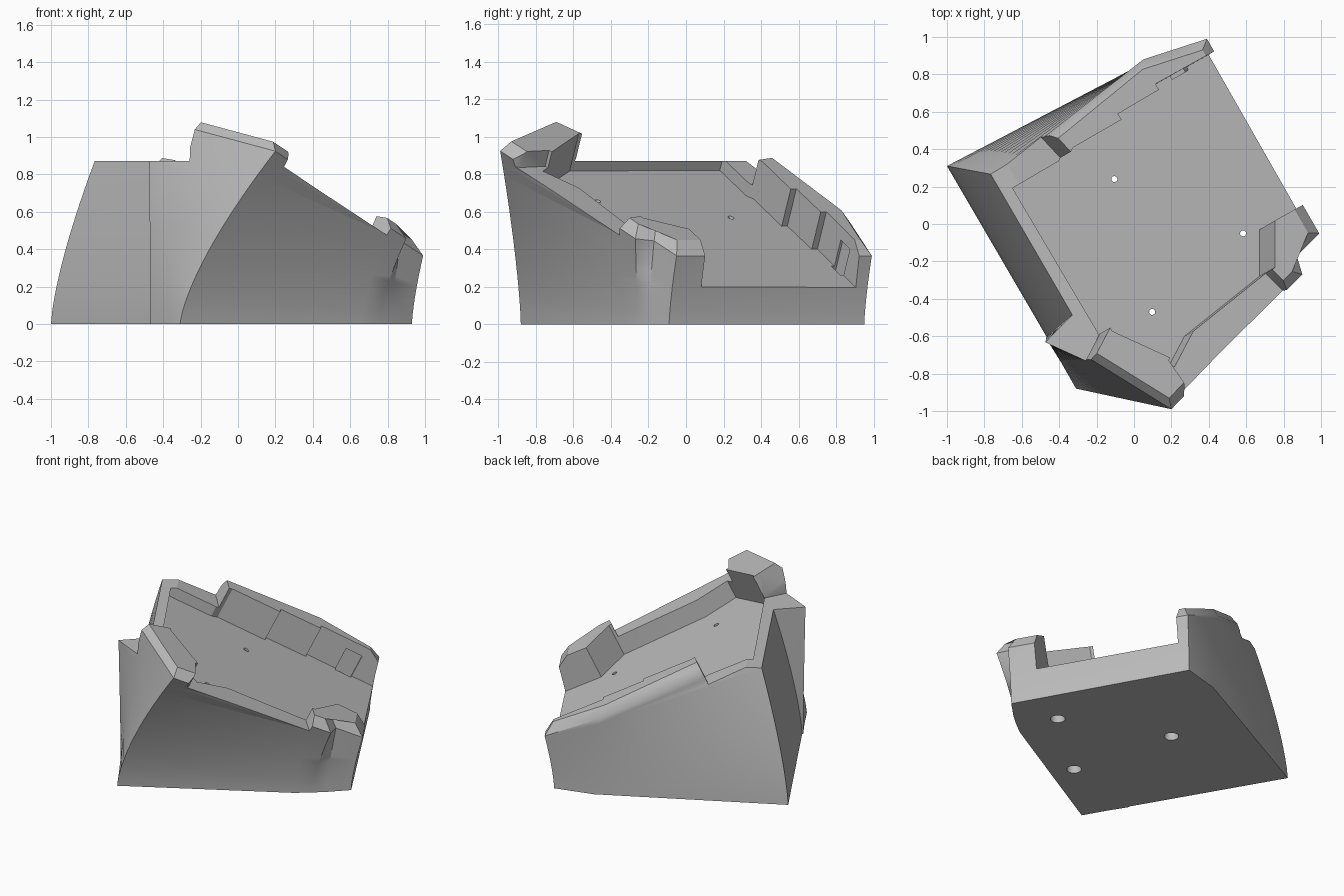
import bpy, bmesh, math
from mathutils import Vector

cube = bpy.data.objects.get("Cube")
if cube:
    bpy.data.objects.remove(cube, do_unlink=True)

grey = bpy.data.materials.new("matte grey")
grey.use_nodes = True
GREY = (0.5, 0.5, 0.5, 1)
grey.diffuse_color = GREY
grey.node_tree.nodes["Principled BSDF"].inputs["Base Color"].default_value = GREY

# The tray floor falls along a heading of 30 degrees
SLOPE = Vector((math.cos(math.radians(30)), math.sin(math.radians(30))))
NORMAL = Vector((SLOPE.x * 0.484, SLOPE.y * 0.484, 1)).normalized()


def floor_z(x, y):
    return 0.583 - 0.484 * (SLOPE.x * x + SLOPE.y * y)


def make_object(name, bm):
    bmesh.ops.recalc_face_normals(bm, faces=bm.faces)
    mesh = bpy.data.meshes.new(name)
    bm.to_mesh(mesh)
    bm.free()
    mesh.materials.append(grey)
    obj = bpy.data.objects.new(name, mesh)
    bpy.context.collection.objects.link(obj)
    return obj


def loft(name, rings):
    """Closed solid through rings of equal length."""
    bm = bmesh.new()
    loops = [[bm.verts.new(p) for p in ring] for ring in rings]
    n = len(loops[0])
    for low, high in zip(loops, loops[1:]):
        for i in range(n):
            j = (i + 1) % n
            bm.faces.new((low[i], low[j], high[j], high[i]))
    bm.faces.new(loops[0])
    bm.faces.new(loops[-1])
    bmesh.ops.triangulate(bm, faces=bm.faces)
    return make_object(name, bm)


def prism(name, plan, offset, length=0.8):
    """Prism standing square on the sloped floor, lifted by offset."""
    low = [Vector((x, y, floor_z(x, y) + offset)) for x, y in plan]
    return loft(name, [low, [p + NORMAL * length for p in low]])


def circle(x, y, r, z):
    return [(x + r * math.cos(a * math.tau / 20), y + r * math.sin(a * math.tau / 20), z)
            for a in range(20)]


def cut(body, cutter):
    cutter.hide_render = True
    mod = body.modifiers.new("cut", 'BOOLEAN')
    mod.operation = 'DIFFERENCE'
    mod.solver = 'EXACT'
    mod.object = cutter
    bpy.ops.object.select_all(action='DESELECT')
    bpy.context.view_layer.objects.active = body
    body.select_set(True)
    bpy.ops.object.modifier_apply(modifier=mod.name)
    bpy.data.objects.remove(cutter, do_unlink=True)


# Body: each outline corner as (base x, base y, top x, top y)
OUTLINE = [
    (-1.0, .31, -.714, .257),
    (-.468, -.602, -.299, -.46),
    (-.47, -.612, -.475, -.64),
    (-.39, -.74, -.22, -.73),
    (-.31, -.88, .2, -.99),
    (.66, -.33, .81, -.36),
    (.75, -.26, .9, -.27),
    (.82, -.2, .87, -.17),
    (.93, -.09, .99, -.05),
    (.345, .95, .39, .99),
    (.09, .88, .05, .88),
]
LEVELS = 14
rings = []
for k in range(LEVELS + 1):
    t = k / LEVELS
    e = t ** 1.4
    rings.append([(bx + (tx - bx) * e, by + (ty - by) * e, (floor_z(tx, ty) + 0.185) * t)
                  for bx, by, tx, ty in OUTLINE])
# chamfered lid
rings.append([(tx * .94, ty * .94, floor_z(tx * .94, ty * .94) + .245)
              for _, _, tx, ty in OUTLINE])
body = loft("wedge_stand", rings)

# Sloped tray, open on its low side, with a stepped back wall
cut(body, prism("tray_cutter", [
    (-.67, .18), (-.43, .32), (-.41, .36), (-.15, .51), (-.17, .54), (.05, .67),
    (.03, .7), (.39, .9), (.7, 1.08), (1.3, .33), (.9, .1), (.67, -.03),
    (.67, -.28), (.27, -.6), (.17, -.79), (-.2, -.62)], 0))

# High rim: a level top, falling with the slope toward the back wall
HIGH_RIM = [(-1.3, .2), (-.7, .75), (-.54, .51), (-.39, .35), (-.1, 0),
            (-.18, -.58), (-.31, -.83), (-.9, -.9)]
cut(body, loft("level_rim_cutter", [[(x, y, z) for x, y in HIGH_RIM] for z in (.87, 1.6)]))
cut(body, prism("back_rim_cutter", HIGH_RIM, .08))

# Low front rim between the two raised corners
cut(body, prism("front_rim_cutter", [
    (.3, -1.15), (.24, -.88), (.15, -.75), (.3, -.45), (.66, -.2), (.71, -.27),
    (.81, -.37), (1.0, -.6)], .14))

# Narrow slot at the foot of the back wall
along, across = SLOPE * .05, Vector((-SLOPE.y, SLOPE.x)) * .017
mid = Vector((.222, .803))
cut(body, prism("slot_cutter", [mid - along - across, mid + along - across,
                                mid + along + across, mid - along + across], -.05, .2))

# Screw holes with wide bores from underneath
for x, y in ((-.105, .24), (.583, -.05), (.097, -.47)):
    top = floor_z(x, y)
    cut(body, loft("screw_cutter", [circle(x, y, .016, z) for z in (top - .3, top + .1)]))
    cut(body, loft("bore_cutter", [circle(x, y, .046, z) for z in (-.1, top - .1)]))

bpy.ops.object.select_all(action='DESELECT')
body.select_set(True)
bpy.context.view_layer.objects.active = body
bpy.ops.object.shade_smooth_by_angle(angle=math.radians(25))
